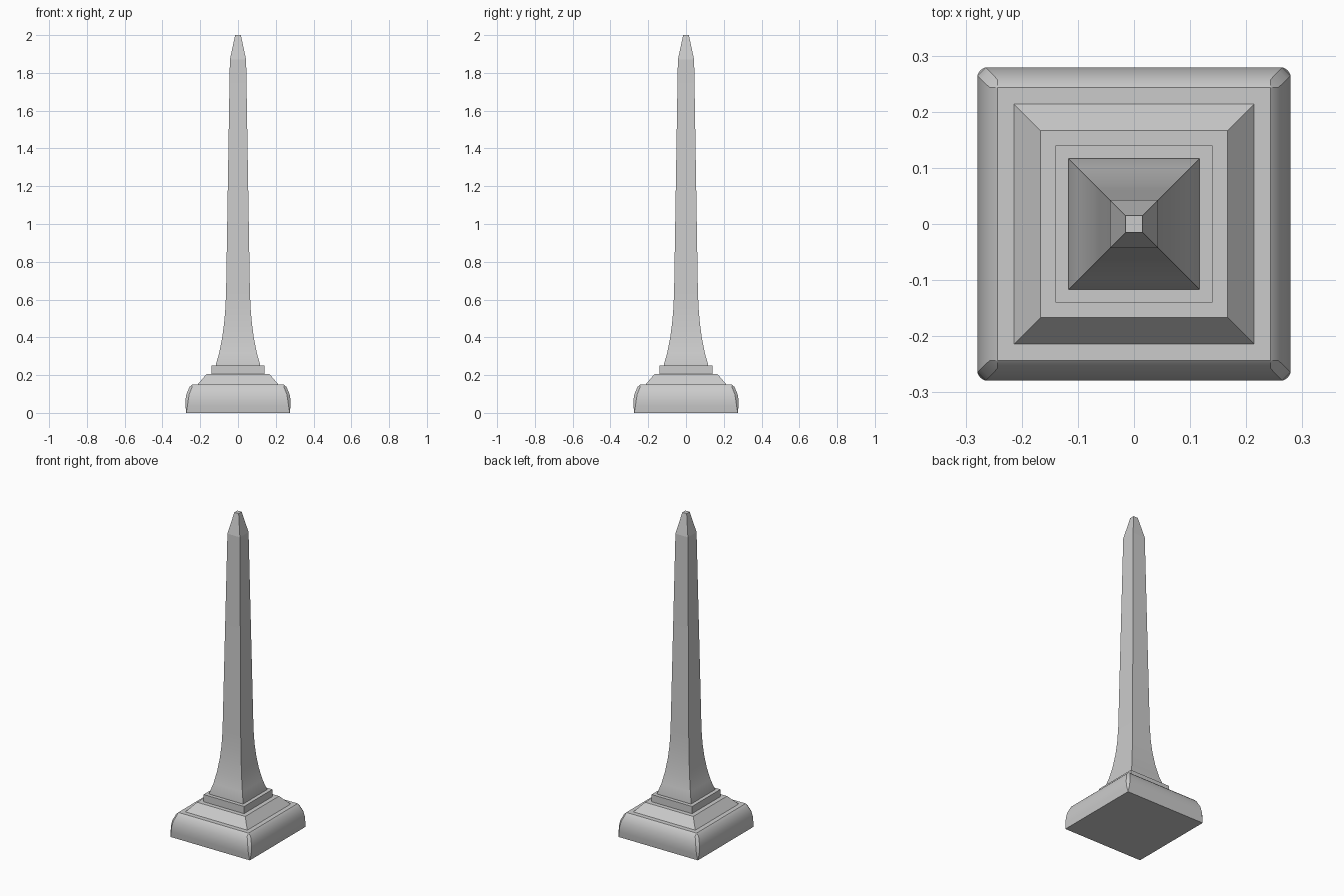
import bpy, bmesh, math

cube = bpy.data.objects.get("Cube")
if cube:
    bpy.data.objects.remove(cube, do_unlink=True)

stone = bpy.data.materials.new("grey_stone")
stone.use_nodes = True
colour = (0.6, 0.6, 0.6, 1)
stone.diffuse_color = colour
stone.node_tree.nodes["Principled BSDF"].inputs["Base Color"].default_value = colour


def square_ring(half, cut):
    """Outline of a square, with each corner clipped by the cut length."""
    inner = half - cut
    points = []
    for k in range(4):
        c, s = round(math.cos(k * math.pi / 2)), round(math.sin(k * math.pi / 2))
        for x, y in ((half, inner), (inner, half)):
            points.append((c * x - s * y, s * x + c * y))
    return points


def square_loft(name, profile):
    """Loft square sections given as (half width, height, corner cut)."""
    bm = bmesh.new()
    rings = [[bm.verts.new((x, y, z)) for x, y in square_ring(half, cut)]
             for half, z, cut in profile]
    for low, high in zip(rings, rings[1:]):
        for i in range(8):
            j = (i + 1) % 8
            bm.faces.new((low[i], low[j], high[j], high[i]))
    bm.faces.new(rings[0][::-1])
    bm.faces.new(rings[-1])
    bmesh.ops.remove_doubles(bm, verts=bm.verts, dist=0.0001)
    bmesh.ops.recalc_face_normals(bm, faces=bm.faces)
    mesh = bpy.data.meshes.new(name)
    bm.to_mesh(mesh)
    bm.free()
    mesh.materials.append(stone)
    obj = bpy.data.objects.new(name, mesh)
    bpy.context.collection.objects.link(obj)
    bpy.ops.object.select_all(action="DESELECT")
    obj.select_set(True)
    bpy.context.view_layer.objects.active = obj
    bpy.ops.object.shade_smooth_by_angle(angle=math.radians(32))
    return obj


# Bulging base block with clipped corners
square_loft("base_block", [
    (0.274, 0, 0), (0.278, 0.035, 0.01), (0.279, 0.065, 0.015),
    (0.273, 0.1, 0.015), (0.257, 0.137, 0.014), (0.243, 0.15, 0)])

# Sloped second step
square_loft("sloped_step", [(0.216, 0.148, 0), (0.167, 0.205, 0)])

# Thin square plinth
square_loft("plinth", [(0.14, 0.2, 0), (0.14, 0.25, 0)])

# Flared, tapering shaft
square_loft("shaft", [
    (0.117, 0.25, 0), (0.117, 0.257, 0), (0.1, 0.315, 0), (0.085, 0.39, 0),
    (0.074, 0.47, 0), (0.067, 0.55, 0), (0.063, 0.64, 0), (0.043, 1.87, 0)])

# Pointed cap with a small flat top
square_loft("pointed_cap", [(0.043, 1.87, 0), (0.015, 2, 0)])
